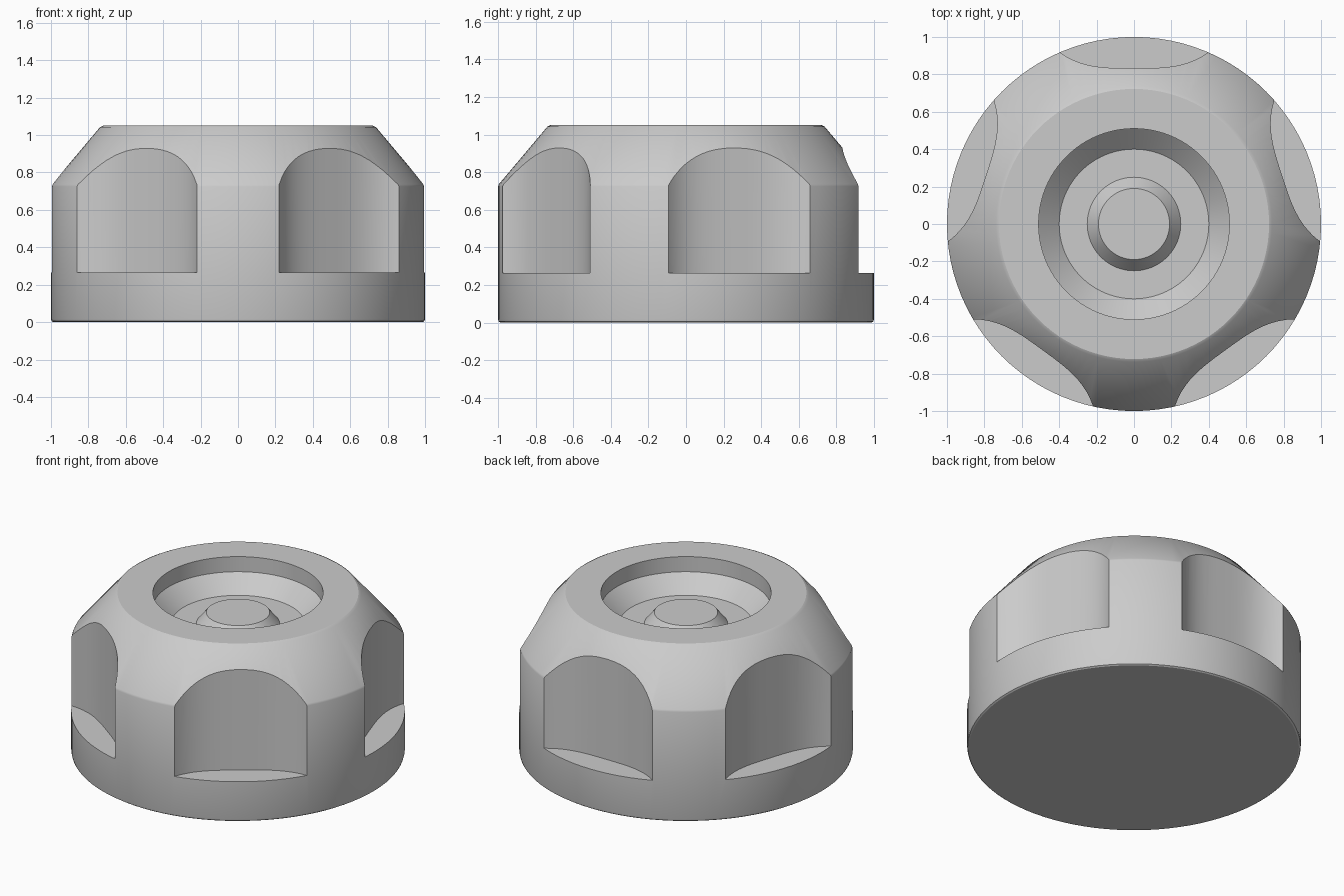
import bpy, bmesh, math

if "Cube" in bpy.data.objects:
    bpy.data.objects.remove(bpy.data.objects["Cube"])

def mesh_object(name, bm):
    bmesh.ops.recalc_face_normals(bm, faces=bm.faces)
    mesh = bpy.data.meshes.new(name)
    bm.to_mesh(mesh)
    bm.free()
    obj = bpy.data.objects.new(name, mesh)
    bpy.context.collection.objects.link(obj)
    return obj

def lathe(name, profile, steps):
    # first and last profile points lie on the axis
    bm = bmesh.new()
    bottom = bm.verts.new((0, 0, profile[0][1]))
    top = bm.verts.new((0, 0, profile[-1][1]))
    rings = []
    for r, z in profile[1:-1]:
        rings.append([bm.verts.new((r * math.cos(2 * math.pi * i / steps),
                                    r * math.sin(2 * math.pi * i / steps), z))
                      for i in range(steps)])
    for i in range(steps):
        j = (i + 1) % steps
        bm.faces.new((bottom, rings[0][j], rings[0][i]))
        bm.faces.new((top, rings[-1][i], rings[-1][j]))
        for a, b in zip(rings, rings[1:]):
            bm.faces.new((a[i], a[j], b[j], b[i]))
    return mesh_object(name, bm)

# Knob body: base, sloped shoulder, stepped recess and central boss
profile = [(0, 0), (0.988, 0), (0.997, 0.006), (1.0, 0.018), (1.0, 0.725),
           (0.995, 0.737), (0.738, 1.042), (0.722, 1.05),
           (0.51, 1.05), (0.51, 0.95), (0.40, 0.845),
           (0.25, 0.845), (0.19, 0.92), (0, 0.92)]
knob = lathe("knob_body", profile, 96)

# Five vertical finger scoops with a flat-bottomed curved section
bm = bmesh.new()
N = 28
section = []
for i in range(N + 1):
    x = -0.5 + i / N
    section.append((x, 0.833 + 0.087 * (abs(x) / 0.4) ** 3.36))
section += [(0.5, 1.3), (-0.5, 1.3)]
for k in range(5):
    a = k * math.tau / 5
    c, s = math.cos(a), math.sin(a)
    low = [bm.verts.new((x * c - y * s, x * s + y * c, 0.265)) for x, y in section]
    high = [bm.verts.new((v.co.x, v.co.y, 1.4)) for v in low]
    bm.faces.new(low)
    bm.faces.new(high)
    for i in range(len(low)):
        j = (i + 1) % len(low)
        bm.faces.new((low[i], low[j], high[j], high[i]))
cutter = mesh_object("scoop_cutter", bm)
cutter.hide_render = True

cut = knob.modifiers.new("finger_scoops", 'BOOLEAN')
cut.operation = 'DIFFERENCE'
cut.solver = 'EXACT'
cut.object = cutter
bpy.ops.object.select_all(action='DESELECT')
knob.select_set(True)
bpy.context.view_layer.objects.active = knob
bpy.ops.object.modifier_apply(modifier=cut.name)
bpy.data.objects.remove(cutter)

# Smooth shading with crisp edges
bpy.ops.object.shade_smooth_by_angle(angle=math.radians(25))
